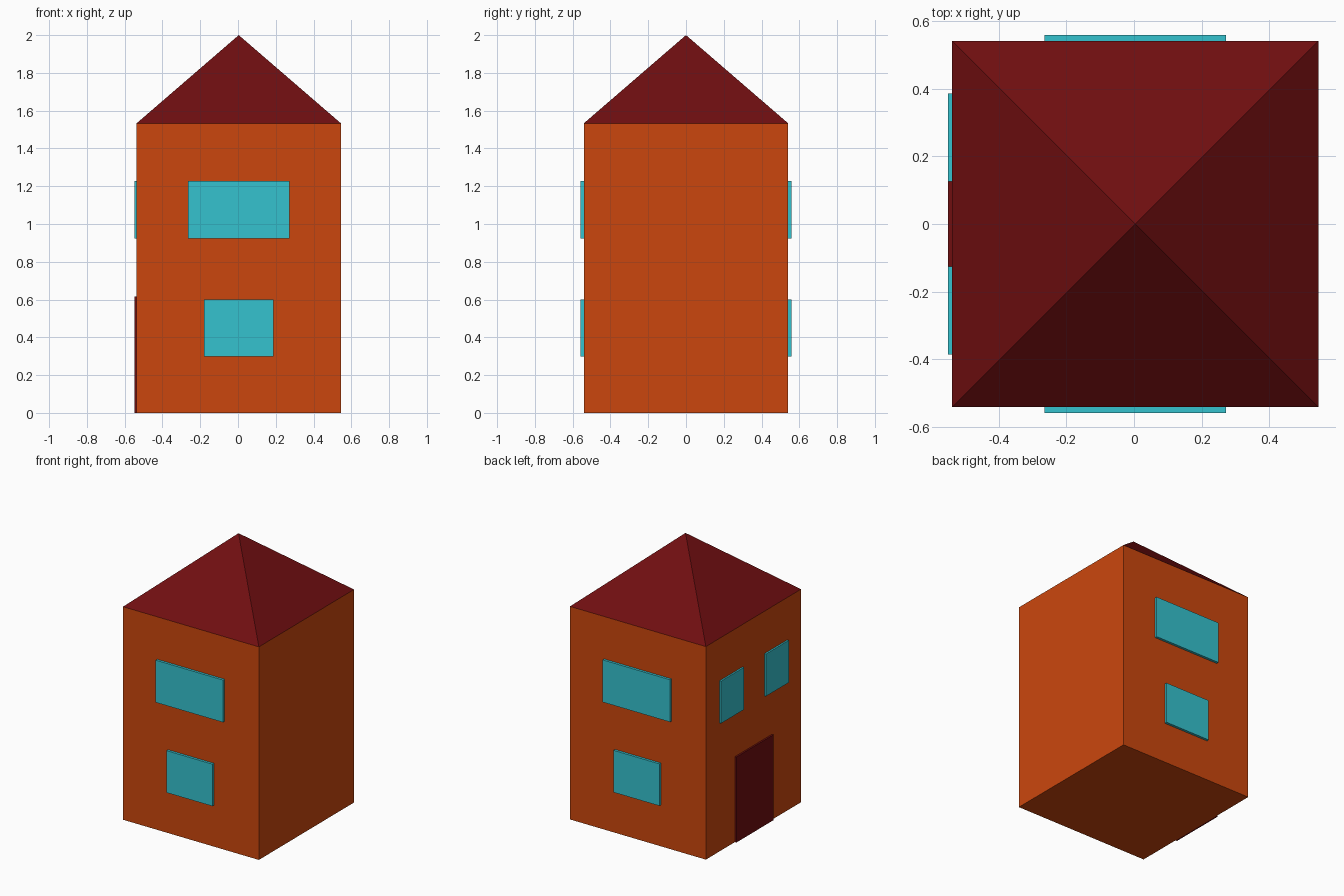
import bpy
import bmesh

old = bpy.data.objects.get("Cube")
if old:
    bpy.data.objects.remove(old, do_unlink=True)


def material(name, rgb):
    mat = bpy.data.materials.new(name)
    mat.use_nodes = True
    mat.diffuse_color = (*rgb, 1)
    mat.node_tree.nodes["Principled BSDF"].inputs["Base Color"].default_value = (*rgb, 1)
    return mat


ORANGE = material("orange wall", (0.60, 0.062, 0.004))
RED = material("dark red", (0.162, 0.0044, 0.0052))
TEAL = material("teal glass", (0.036, 0.54, 0.62))


def add_object(name, bm, mat):
    mesh = bpy.data.meshes.new(name)
    bmesh.ops.recalc_face_normals(bm, faces=bm.faces)
    bm.to_mesh(mesh)
    bm.free()
    mesh.materials.append(mat)
    obj = bpy.data.objects.new(name, mesh)
    bpy.context.collection.objects.link(obj)
    return obj


def box(name, low, high, mat):
    bm = bmesh.new()
    bmesh.ops.create_cube(bm, size=1)
    for v in bm.verts:
        v.co = [h if c > 0 else l for c, l, h in zip(v.co, low, high)]
    return add_object(name, bm, mat)


HALF = 0.541          # half the width of the house
CX = 0.004            # walls sit slightly off centre to balance the door
EAVES = 1.533
WEST = CX - HALF      # wall that carries the door
OUTER = -0.549        # outer face of the door and side windows
UPPER = (0.924, 1.228)
LOWER = (0.298, 0.60)

# Walls
box("walls", (WEST, -HALF, 0), (CX + HALF, HALF, EAVES), ORANGE)

# Pyramid roof
bm = bmesh.new()
base = [bm.verts.new((CX + sx * HALF, sy * HALF, EAVES))
        for sx, sy in ((-1, -1), (1, -1), (1, 1), (-1, 1))]
apex = bm.verts.new((CX, 0, 2))
bm.faces.new(base)
for i in range(4):
    bm.faces.new((base[i], base[(i + 1) % 4], apex))
add_object("roof", bm, RED)

# Front and back windows, one wide above one narrow
for side, sign in (("front", -1), ("back", 1)):
    y0, y1 = sorted((sign * (HALF - 0.02), sign * 0.559))
    for level, half_width, (z0, z1) in (("upper", 0.268, UPPER), ("lower", 0.183, LOWER)):
        box(f"{side}_{level}_window", (CX - half_width, y0, z0),
            (CX + half_width, y1, z1), TEAL)

# Door with a window above each side of it
box("door", (OUTER, -0.21, 0), (WEST + 0.02, 0.21, 0.615), RED)
for side, sign in (("front", -1), ("back", 1)):
    y0, y1 = sorted((sign * 0.125, sign * 0.385))
    box(f"door_side_{side}_window", (OUTER, y0, UPPER[0]),
        (WEST + 0.02, y1, UPPER[1]), TEAL)
